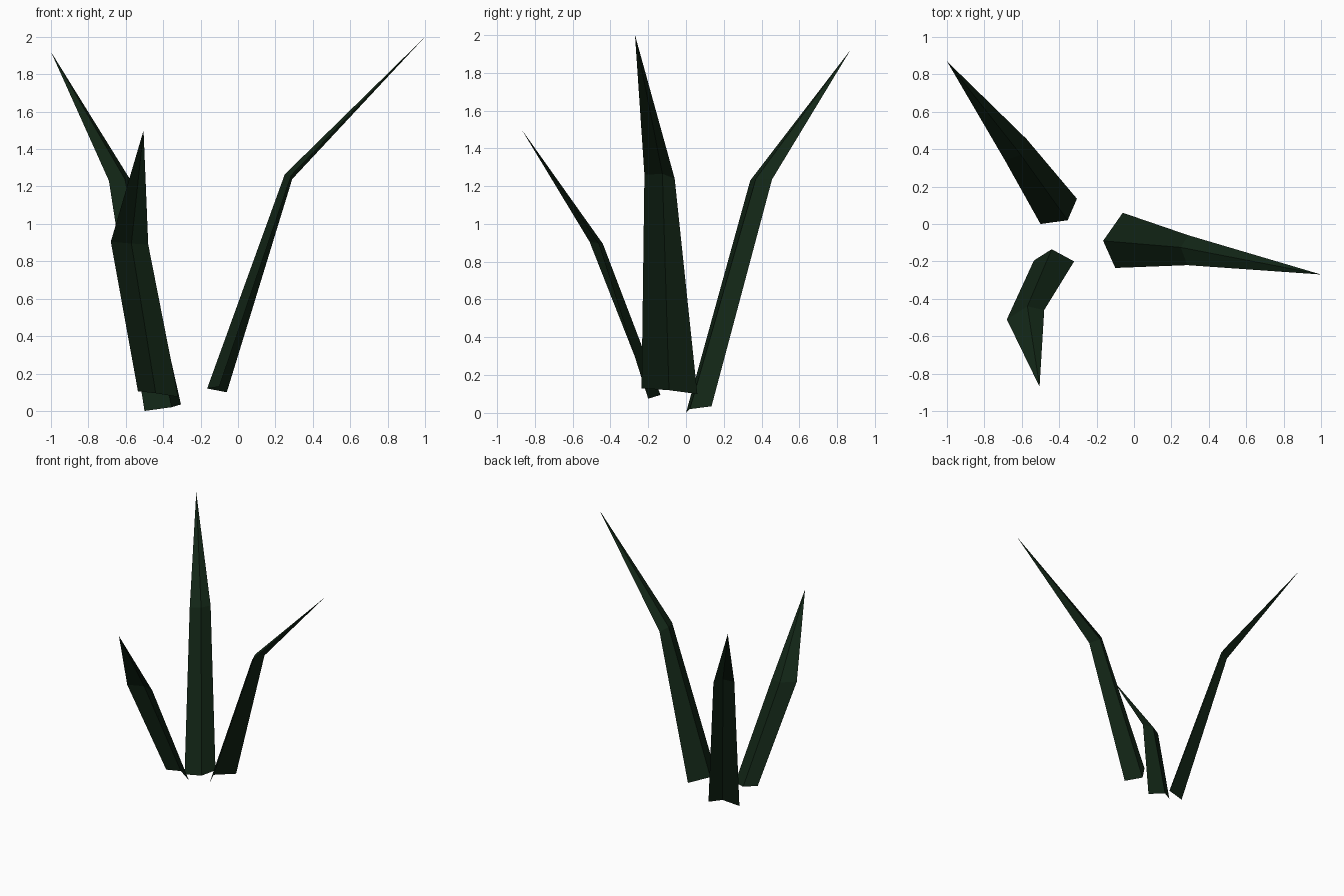
import bpy

# Dark green shared by all blades
green = bpy.data.materials.new("dark_green")
green.diffuse_color = (0.006, 0.019, 0.008, 1)


def blade(name, base, mid, tip):
    """Open folded leaf: base and mid rows are (edge, ridge, edge), ending in a point."""
    verts = base + mid + [tip]
    faces = [(0, 1, 4, 3), (1, 2, 5, 4), (3, 4, 6), (4, 5, 6)]
    mesh = bpy.data.meshes.new(name)
    mesh.from_pydata(verts, [], faces)
    mesh.materials.append(green)
    obj = bpy.data.objects.new(name, mesh)
    bpy.context.collection.objects.link(obj)


# Tall blade leaning right
blade("right_blade",
      [(-0.06, 0.06, 0.10), (-0.165, -0.09, 0.12), (-0.10, -0.235, 0.13)],
      [(0.29, -0.06, 1.24), (0.25, -0.125, 1.265), (0.285, -0.22, 1.26)],
      (1.0, -0.27, 2.0))

# Tall blade leaning back left
blade("back_blade",
      [(-0.50, 0.0, 0.0), (-0.355, 0.02, 0.02), (-0.305, 0.135, 0.035)],
      [(-0.69, 0.34, 1.23), (-0.605, 0.37, 1.24), (-0.575, 0.455, 1.235)],
      (-1.0, 0.87, 1.92))

# Short blade leaning forward
blade("front_blade",
      [(-0.32, -0.20, 0.075), (-0.44, -0.135, 0.095), (-0.535, -0.195, 0.105)],
      [(-0.48, -0.46, 0.89), (-0.57, -0.44, 0.895), (-0.68, -0.51, 0.905)],
      (-0.505, -0.87, 1.50))
